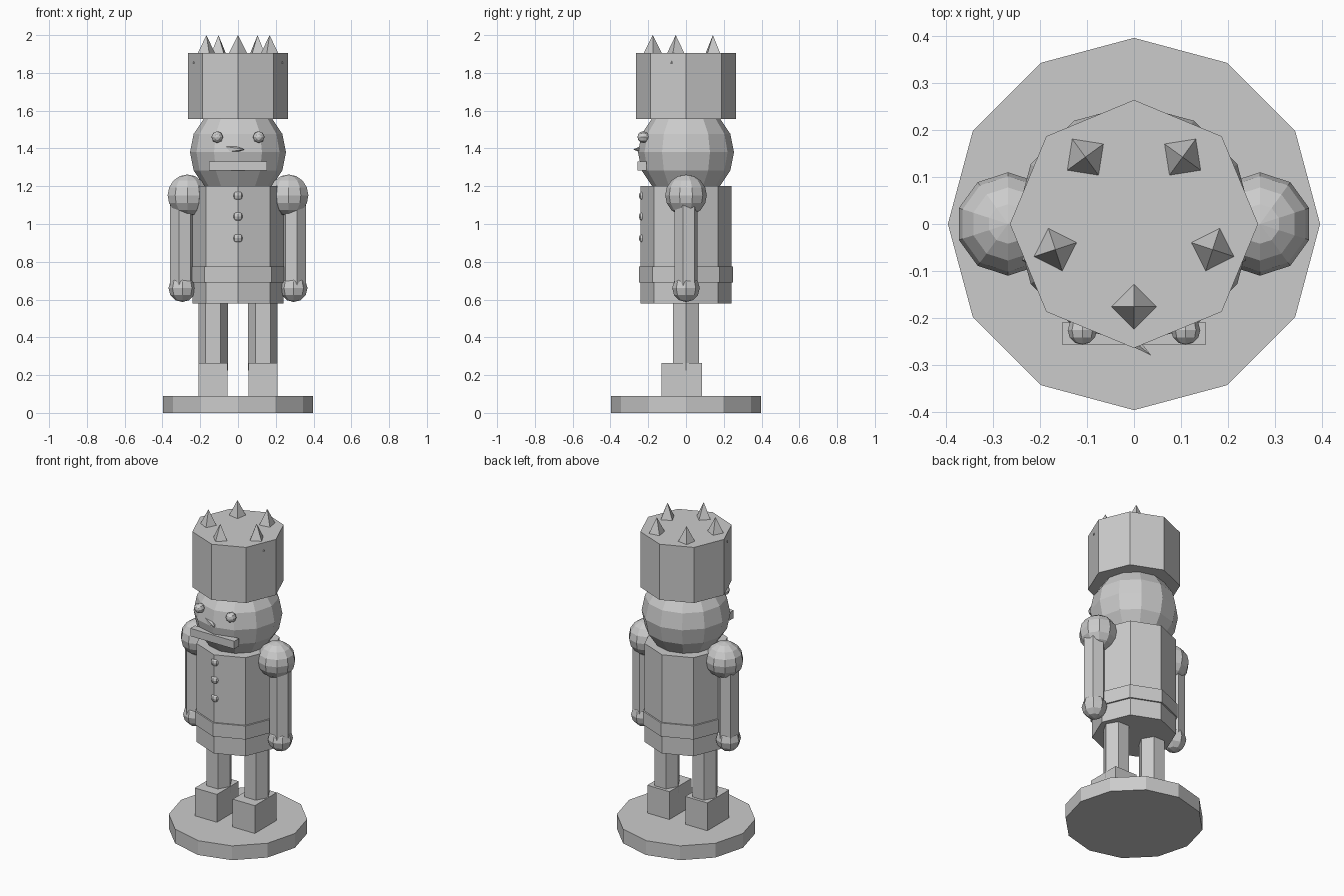
import bpy, bmesh
from math import radians, sin, cos, pi
from mathutils import Matrix, Vector

if "Cube" in bpy.data.objects:
    bpy.data.objects.remove(bpy.data.objects["Cube"])


def finish(bm, name, matrix):
    bmesh.ops.recalc_face_normals(bm, faces=bm.faces[:])
    mesh = bpy.data.meshes.new(name)
    bm.to_mesh(mesh)
    bm.free()
    ob = bpy.data.objects.new(name, mesh)
    ob.matrix_world = matrix
    bpy.context.collection.objects.link(ob)
    return ob


def prism(name, sides, r, z0, z1, x=0, y=0, turn=0, r_top=None):
    """Upright cylinder or cone, one corner on the y axis before turning."""
    bm = bmesh.new()
    bmesh.ops.create_cone(bm, cap_ends=True, segments=sides, radius1=r,
                          radius2=r if r_top is None else r_top, depth=z1 - z0)
    bm.normal_update()
    return finish(bm, name, Matrix.Translation((x, y, (z0 + z1) / 2)) @ Matrix.Rotation(turn, 4, 'Z'))


def ball(name, r, loc, u, v, tilt=0):
    bm = bmesh.new()
    bmesh.ops.create_uvsphere(bm, u_segments=u, v_segments=v, radius=r)
    return finish(bm, name, Matrix.Translation(loc) @ Matrix.Rotation(tilt, 4, 'X'))


def box(name, lo, hi):
    lo, hi = Vector(lo), Vector(hi)
    bm = bmesh.new()
    bmesh.ops.create_cube(bm, size=1)
    bmesh.ops.scale(bm, vec=hi - lo, verts=bm.verts)
    return finish(bm, name, Matrix.Translation((lo + hi) / 2))


# Base, body, belt, head and tall hat
prism("base", 12, 0.396, 0, 0.09)
prism("torso", 8, 0.24, 0.58, 1.2)
prism("belt", 8, 0.25, 0.69, 0.775)
ball("head", 0.254, (0, 0, 1.38), 12, 8)
prism("hat", 8, 0.264, 1.555, 1.905)

# Paired limbs and eyes
for s, side in ((-1, "left"), (1, "right")):
    cx = s * 0.132
    box(f"foot_{side}", (cx - 0.077, -0.131, 0.09), (cx + 0.077, 0.086, 0.265))
    prism(f"leg_{side}", 6, 0.078, 0.225, 0.6, x=cx, turn=radians(30))
    prism(f"arm_{side}", 6, 0.064, 0.65, 1.15, x=s * 0.297, turn=s * radians(15))
    ball(f"shoulder_{side}", 0.11, (s * 0.268, 0, 1.152), 10, 8)
    ball(f"hand_{side}", 0.073, (s * 0.295, 0, 0.66), 8, 6)
    ball(f"eye_{side}", 0.031, (s * 0.11, -0.226, 1.46), 8, 6, tilt=pi / 2)

# Coat buttons
for i, z in enumerate((1.15, 1.04, 0.925)):
    ball(f"button_{i + 1}", 0.028, (0, -0.222, z), 8, 6)

# Mouth bar and slanted pointed nose
box("mouth", (-0.153, -0.256, 1.283), (0.153, -0.21, 1.332))
tip, root = Vector((0.037, -0.28, 1.395)), Vector((-0.057, -0.205, 1.395))
axis = tip - root
bm = bmesh.new()
bmesh.ops.create_cone(bm, cap_ends=True, segments=6, radius1=0.032, radius2=0, depth=axis.length)
bmesh.ops.remove_doubles(bm, verts=bm.verts[:], dist=1e-5)
finish(bm, "nose", Matrix.Translation((tip + root) / 2) @ axis.to_track_quat('Z', 'Y').to_matrix().to_4x4())

# Ring of five hat spikes, bases sunk into the hat
for i in range(5):
    a = -pi / 2 + i * 2 * pi / 5
    prism(f"hat_spike_{i + 1}", 4, 0.075, 1.85, 2.0, x=0.176 * cos(a), y=0.176 * sin(a),
          turn=a, r_top=0)
